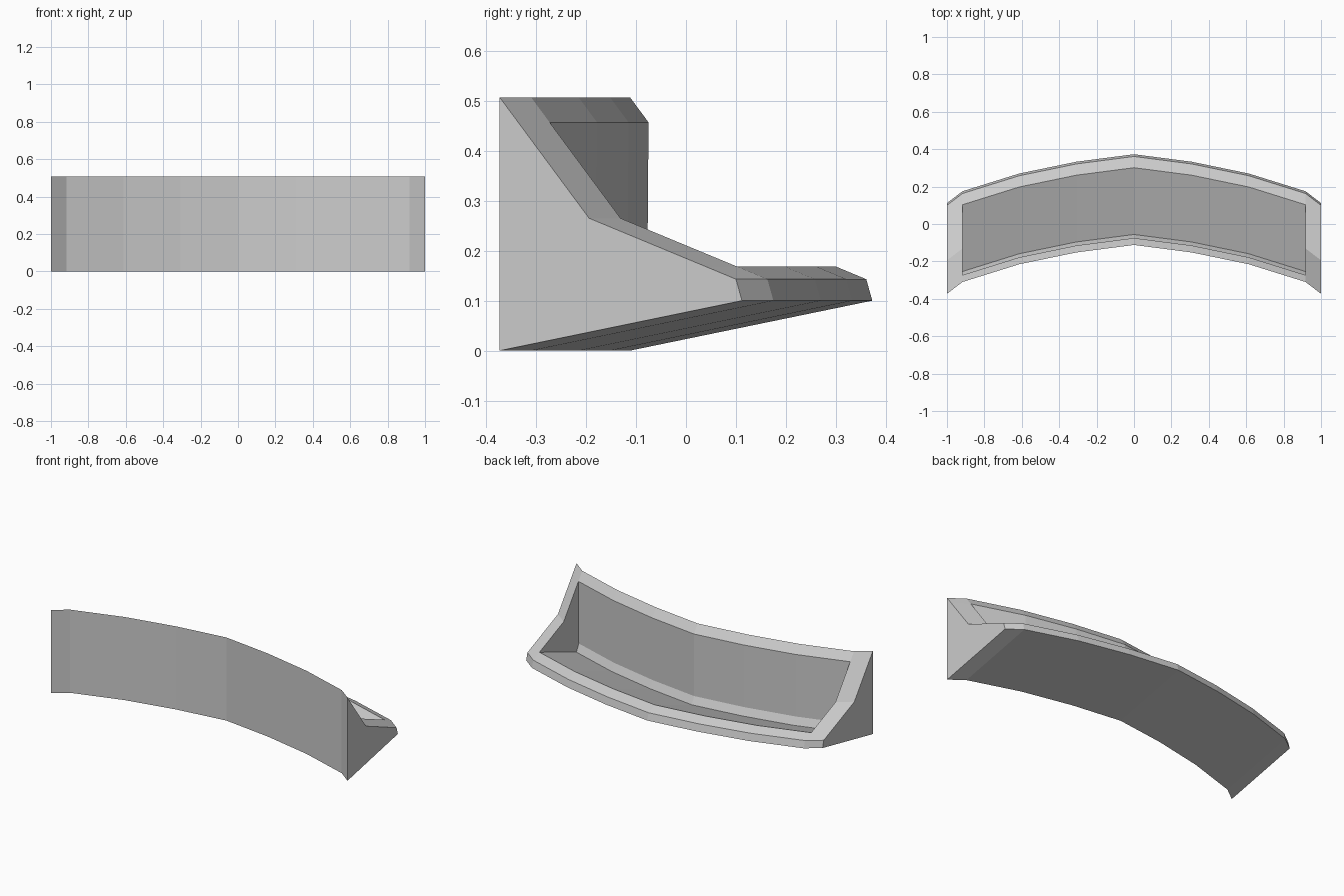
import bpy, bmesh

if "Cube" in bpy.data.objects:
    bpy.data.objects.remove(bpy.data.objects["Cube"])

# Plan curve of the front edge: (x, y), mirrored in x
half = [(0.308, -0.152), (0.613, -0.215), (0.917, -0.31), (1.0, -0.373)]
stations = [(-x, y) for x, y in reversed(half)] + [(0, -0.112)] + half

# Cross-section (y from front edge, z)
profile = {
    "front_bottom": (0, 0), "front_top": (0, 0.507),
    "inner_front": (0.037, 0.457), "kink": (0.179, 0.265),
    "inner_back": (0.413, 0.168), "back_top": (0.473, 0.143),
    "back_bottom": (0.485, 0.1),
    "wall_foot": (0.034, 0.077), "floor_front": (0.056, 0.032),
}
outer = ["front_bottom", "front_top", "inner_front", "kink",
         "inner_back", "back_top", "back_bottom"]
cavity = ["inner_front", "wall_foot", "floor_front", "inner_back"]
rim = ["inner_front", "kink", "inner_back"]
shell = ["inner_back", "back_top", "back_bottom", "front_bottom",
         "front_top", "inner_front"]

bm = bmesh.new()
rings = []
last = len(stations) - 1
for i, (x, y) in enumerate(stations):
    names = outer if i in (0, last) else list(profile)
    if 1 < i < last - 1:
        names = [n for n in names if n != "kink"]
    rings.append({n: bm.verts.new((x, y + profile[n][0], profile[n][1])) for n in names})


def strip(a, b, names):
    for p, q in zip(names, names[1:]):
        bm.faces.new((a[p], a[q], b[q], b[p]))


# Outer shell everywhere, rim at the two ends, open trough between
for i in range(last):
    a, b = rings[i], rings[i + 1]
    strip(a, b, shell)
    strip(a, b, rim if i in (0, last - 1) else cavity)

# Outer end caps and inner end walls
for i in (0, last):
    bm.faces.new([rings[i][n] for n in outer])
for i in (1, last - 1):
    bm.faces.new([rings[i][n] for n in cavity + ["kink"]])

bmesh.ops.recalc_face_normals(bm, faces=bm.faces)
mesh = bpy.data.meshes.new("curved_trough")
bm.to_mesh(mesh)
bm.free()
bpy.context.collection.objects.link(bpy.data.objects.new("curved_trough", mesh))
